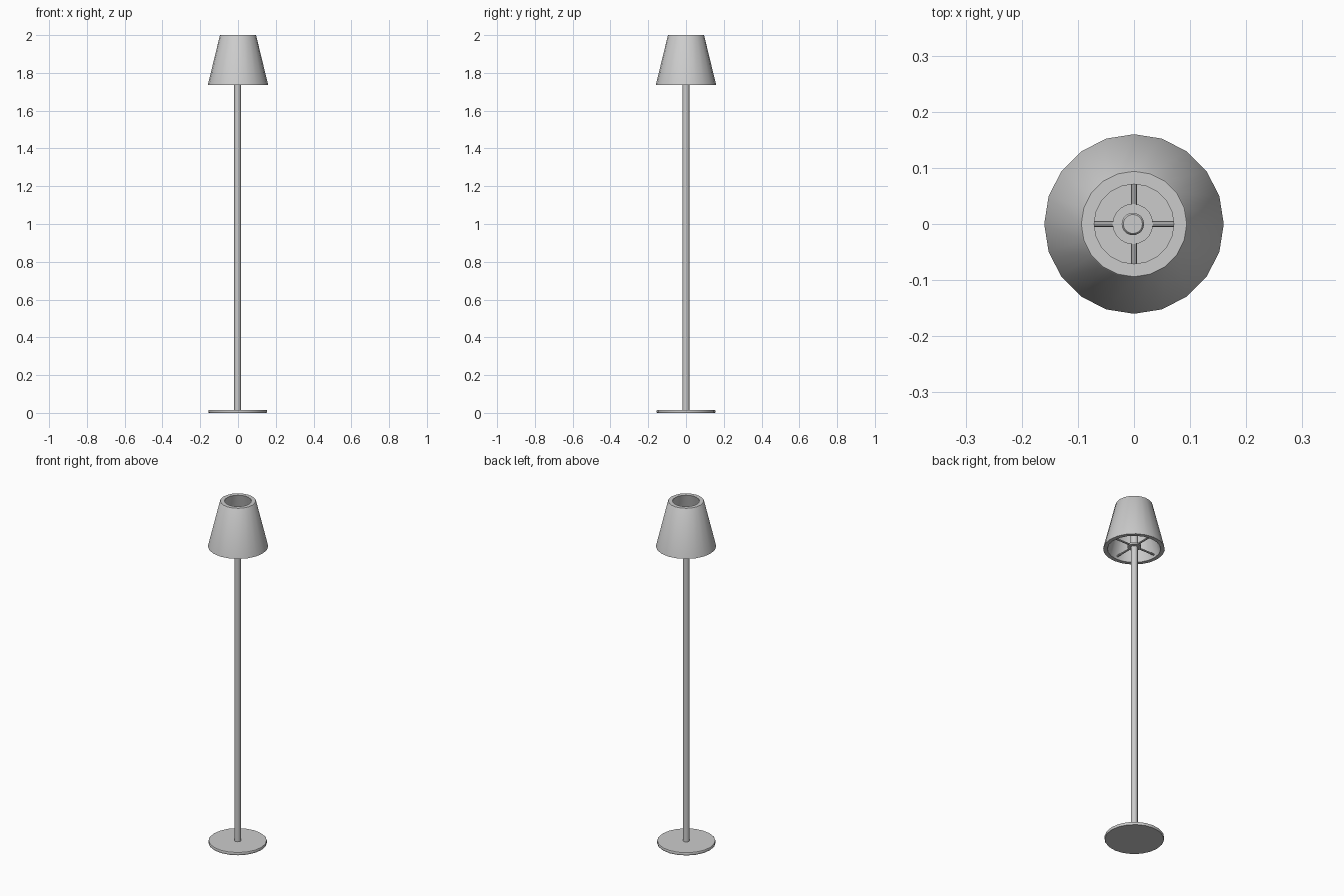
import bpy, bmesh, math

if "Cube" in bpy.data.objects:
    bpy.data.objects.remove(bpy.data.objects["Cube"])

SIDES = 20
CX = -0.002  # stand sits a hair left of the shade centre


def lathe(name, profile, cx=0.0, closed=False, sides=SIDES):
    """Spin an (r, z) profile round z; closed profiles make rings, open ones get capped."""
    bm = bmesh.new()
    rings = [[bm.verts.new((cx + r * math.cos(2 * math.pi * i / sides),
                            r * math.sin(2 * math.pi * i / sides), z))
              for i in range(sides)] for r, z in profile]
    pairs = list(zip(rings, rings[1:]))
    if closed:
        pairs.append((rings[-1], rings[0]))
    for a, b in pairs:
        for i in range(sides):
            j = (i + 1) % sides
            bm.faces.new((a[i], a[j], b[j], b[i]))
    if not closed:
        bm.faces.new(rings[0][::-1])
        bm.faces.new(rings[-1])
    bmesh.ops.recalc_face_normals(bm, faces=bm.faces)
    return finish(name, bm, True)


def finish(name, bm, smooth=False):
    mesh = bpy.data.meshes.new(name)
    bm.to_mesh(mesh)
    bm.free()
    ob = bpy.data.objects.new(name, mesh)
    bpy.context.collection.objects.link(ob)
    if smooth:
        bpy.ops.object.select_all(action='DESELECT')
        ob.select_set(True)
        bpy.context.view_layer.objects.active = ob
        bpy.ops.object.shade_smooth_by_angle(angle=math.radians(35))
    return ob


# Thin round foot
lathe("base", [(0.153, 0.0), (0.155, 0.003), (0.155, 0.013), (0.153, 0.016)], CX)

# Pole, running up through the hub into the shade
lathe("pole", [(0.018, 0.01), (0.018, 1.765)], CX)
lathe("lamp_socket", [(0.020, 1.745), (0.020, 1.832), (0.017, 1.836)], CX)

# Thick-walled tapered shade
lathe("shade", [(0.160, 1.735), (0.096, 1.998), (0.094, 2.0), (0.071, 2.0), (0.138, 1.735)],
      closed=True)

# Ring round the pole carrying the shade
lathe("hub_ring", [(0.036, 1.746), (0.036, 1.758), (0.018, 1.758), (0.018, 1.746)], CX,
      closed=True)

# Four spokes from hub to shade wall
for k in range(4):
    a = k * math.pi / 2
    bm = bmesh.new()
    bmesh.ops.create_cone(bm, cap_ends=True, segments=8, radius1=0.005, radius2=0.005, depth=0.113)
    for v in bm.verts:
        x, y, z = v.co
        r = z + 0.0865
        v.co = (r * math.cos(a) - y * math.sin(a), r * math.sin(a) + y * math.cos(a), 1.752 + x)
    bmesh.ops.recalc_face_normals(bm, faces=bm.faces)
    finish(f"spoke_{k + 1}", bm, True)
